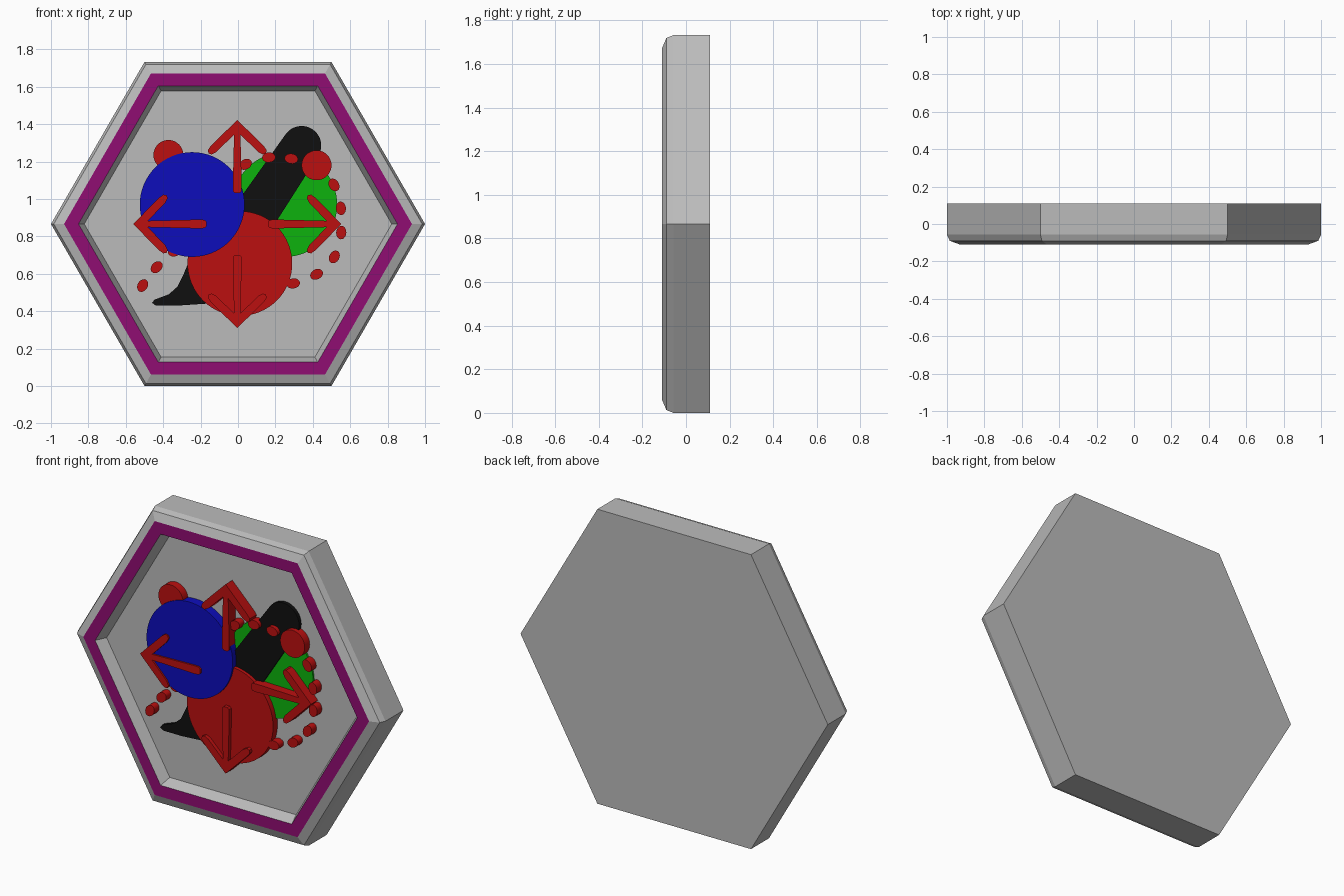
import bpy, bmesh
from math import sin, cos, pi, radians

if "Cube" in bpy.data.objects:
    bpy.data.objects.remove(bpy.data.objects["Cube"])

MID = 0.866      # height of the tile centre
FLOOR = -0.047   # y of the recessed face


def material(name, rgb):
    m = bpy.data.materials.new(name)
    m.diffuse_color = (*rgb, 1)
    m.use_nodes = True
    m.node_tree.nodes["Principled BSDF"].inputs["Base Color"].default_value = m.diffuse_color
    return m


RED = material("red", (0.5, 0.005, 0.005))
BLUE = material("blue", (0.004, 0.004, 0.5))
GREEN = material("green", (0.004, 0.45, 0.004))
BLACK = material("black", (0.005, 0.005, 0.005))
PURPLE = material("purple", (0.28, 0.004, 0.17))


def finish(bm, name):
    bmesh.ops.recalc_face_normals(bm, faces=bm.faces[:])
    me = bpy.data.meshes.new(name)
    bm.to_mesh(me)
    bm.free()
    ob = bpy.data.objects.new(name, me)
    bpy.context.collection.objects.link(ob)
    return ob


def relief(name, outline, front, mat):
    """Extrude an (x, z) outline from the recessed face to y = front."""
    bm = bmesh.new()
    a = [bm.verts.new((x, FLOOR + 0.004, z)) for x, z in outline]
    b = [bm.verts.new((x, front, z)) for x, z in outline]
    n = len(a)
    bm.faces.new(a)
    bm.faces.new(b)
    for i in range(n):
        j = (i + 1) % n
        bm.faces.new((a[i], a[j], b[j], b[i]))
    ob = finish(bm, name)
    ob.data.materials.append(mat)
    bpy.ops.object.select_all(action='DESELECT')
    ob.select_set(True)
    bpy.context.view_layer.objects.active = ob
    bpy.ops.object.shade_smooth_by_angle(angle=radians(30))
    return ob


def arc(cx, cz, rx, rz=None, tilt=0, start=0, end=360, n=48):
    rz = rz or rx
    closed = end - start == 360
    pts = []
    for i in range(n):
        t = radians(start + (end - start) * i / (n if closed else n - 1))
        u, v = rx * cos(t), rz * sin(t)
        pts.append((cx + u * cos(tilt) - v * sin(tilt),
                    cz + u * sin(tilt) + v * cos(tilt)))
    return pts


# Hexagonal tile: bevelled rim, flat coloured band, recessed face
profile = [(1.0, 0.11), (1.0, -0.057), (0.985, -0.09), (0.93, -0.11),
           (0.853, -0.11), (0.822, FLOOR)]
bm = bmesh.new()
rings = [[bm.verts.new((r * cos(i * pi / 3), y, MID + r * sin(i * pi / 3)))
          for i in range(6)] for r, y in profile]
bm.faces.new(rings[0])
bm.faces.new(rings[-1])
for k in range(len(rings) - 1):
    for i in range(6):
        j = (i + 1) % 6
        f = bm.faces.new((rings[k][i], rings[k][j], rings[k + 1][j], rings[k + 1][i]))
        f.material_index = 1 if k == 3 else 0
tile = finish(bm, "hexagon_tile")
tile.data.materials.append(material("grey", (0.5, 0.5, 0.5)))
tile.data.materials.append(PURPLE)

# Three overlapping paint discs
relief("green_disc", arc(0.25, 0.97, 0.28, n=64), -0.058, GREEN)
relief("red_disc", arc(0.01, 0.655, 0.28, n=64), -0.088, RED)
relief("blue_disc", arc(-0.245, 0.97, 0.28, n=64), -0.1, BLUE)

# Black brush: rounded handle and flared tip
brush = arc(0.34, 1.285, 0.105, start=-25, end=148, n=20)
brush += [(0.03, 1.03), (-0.16, 0.80), (-0.25, 0.71), (-0.265, 0.66),
          (-0.29, 0.60), (-0.325, 0.53), (-0.37, 0.49), (-0.445, 0.462),
          (-0.46, 0.445), (-0.44, 0.43), (-0.32, 0.43), (-0.17, 0.44),
          (-0.08, 0.49), (0.0, 0.57), (0.10, 0.70), (0.18, 0.84)]
relief("brush", brush, -0.068, BLACK)

# Dashed trail of oval dots (x, z, tilt in degrees) and two larger dots
dots = [(0.04, 1.185, 30), (0.165, 1.222, 5), (0.285, 1.215, -8),
        (0.513, 1.075, -58), (0.55, 0.95, -85), (0.552, 0.82, 85),
        (0.515, 0.69, 60), (0.42, 0.597, 28), (0.295, 0.548, 10),
        (-0.34, 0.72, 15), (-0.435, 0.635, 45), (-0.51, 0.537, 60)]
for x, z, tilt in dots:
    relief("trail_dot", arc(x, z, 0.036, 0.027, radians(tilt), n=20), -0.092, RED)
for x, z in ((-0.372, 1.235), (0.42, 1.18)):
    relief("large_dot", arc(x, z, 0.08, n=32), -0.094, RED)

# Four outward arrows, one half profile (distance, side) mirrored and turned
half = [(0.165, 0.012), (0.175, 0.022), (0.20, 0.024), (0.478, 0.017),
        (0.385, 0.112), (0.372, 0.138), (0.378, 0.154), (0.395, 0.157),
        (0.415, 0.143)]
shape = half + [(0.557, 0)] + [(d, -s) for d, s in reversed(half)]
for k, side in enumerate(("right", "up", "left", "down")):
    c, s = cos(k * pi / 2), sin(k * pi / 2)
    pts = [(-0.004 + d * c - w * s, MID + d * s + w * c) for d, w in shape]
    relief("arrow_" + side, pts, -0.11, RED)
